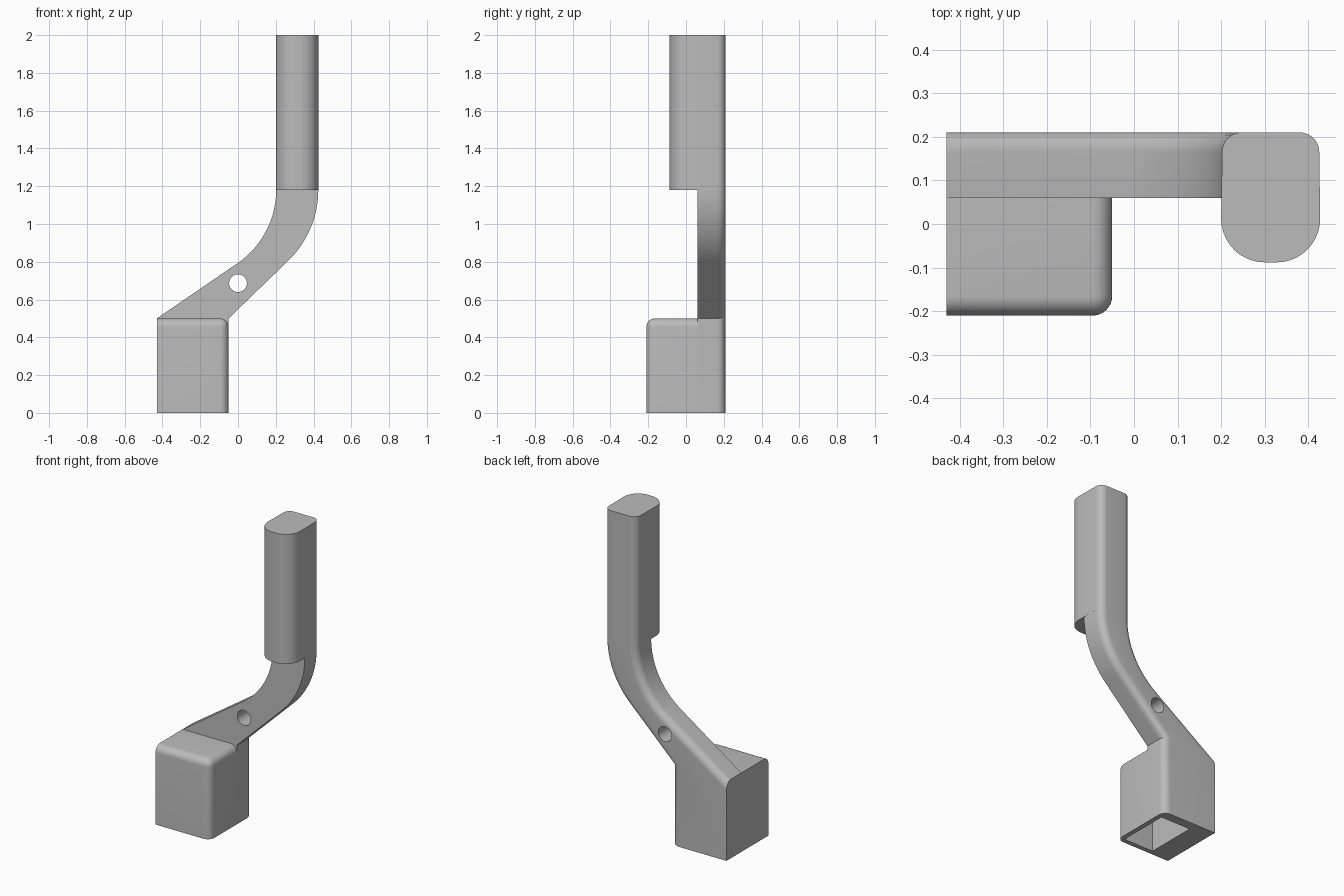
import bpy
import bmesh
from math import sin, cos, radians, pi
from mathutils import Vector

if "Cube" in bpy.data.objects:
    bpy.data.objects.remove(bpy.data.objects["Cube"], do_unlink=True)

ROUND = 0.045          # general edge rounding
LEFT, RIGHT = -0.43, -0.05
FRONT, SPLIT, BACK = -0.21, 0.06, 0.21
TOP, GRIP_Z = 0.5, 1.18

grey = bpy.data.materials.new("light grey")
grey.use_nodes = True
grey.diffuse_color = (0.5, 0.5, 0.5, 1)
grey.node_tree.nodes["Principled BSDF"].inputs["Base Color"].default_value = (0.5, 0.5, 0.5, 1)


def prism(name, points, direction, rounded=None, radius=ROUND):
    """Extrude a closed outline; round the edges whose two ends pass the rule."""
    bm = bmesh.new()
    face = bm.faces.new([bm.verts.new(p) for p in points])
    ext = bmesh.ops.extrude_face_region(bm, geom=[face])
    moved = [v for v in ext["geom"] if isinstance(v, bmesh.types.BMVert)]
    bmesh.ops.translate(bm, verts=moved, vec=Vector(direction))
    bmesh.ops.recalc_face_normals(bm, faces=bm.faces)
    if rounded:
        edges = [e for e in bm.edges if rounded(e.verts[0].co, e.verts[1].co)]
        bmesh.ops.bevel(bm, geom=edges, offset=radius, segments=8,
                        profile=0.5, affect='EDGES')
    mesh = bpy.data.meshes.new(name)
    bm.to_mesh(mesh)
    bm.free()
    mesh.materials.append(grey)
    obj = bpy.data.objects.new(name, mesh)
    bpy.context.collection.objects.link(obj)
    return obj


def activate(obj):
    bpy.ops.object.select_all(action='DESELECT')
    obj.select_set(True)
    bpy.context.view_layer.objects.active = obj


def cut(obj, cutter):
    mod = obj.modifiers.new("cut", 'BOOLEAN')
    mod.operation = 'DIFFERENCE'
    mod.solver = 'EXACT'
    mod.object = cutter
    activate(obj)
    bpy.ops.object.modifier_apply(modifier=mod.name)


def rect(x0, x1, y0, y1, z):
    return [(x0, y0, z), (x1, y0, z), (x1, y1, z), (x0, y1, z)]


def near(a, b):
    return abs(a - b) < 1e-4


def arc(cx, cz, r, start, end, steps=20):
    angles = [radians(start + (end - start) * i / steps) for i in range(steps + 1)]
    return [(cx + r * cos(a), cz + r * sin(a)) for a in angles]


# Arm: back slab of the socket flowing up into the curved neck
outline = [(LEFT, 0), (RIGHT, 0), (RIGHT, TOP)]
outline += arc(0.425 - 0.52, GRIP_Z, 0.52, -46, 0)
outline += arc(0.202 - 0.47, GRIP_Z, 0.47, 0, -55)
outline += [(LEFT, TOP)]


def arm_edges(a, b):
    on_back = near(a.y, BACK) and near(b.y, BACK)
    plain_end = any(near(p, v) and near(q, v) for p, q, v in
                    ((a.x, b.x, LEFT), (a.z, b.z, 0), (a.z, b.z, GRIP_Z)))
    return on_back and not plain_end


arm = prism("curved_arm", [(x, SPLIT, z) for x, z in outline],
            (0, BACK - SPLIT, 0), arm_edges)


# Socket: front block with rounded front and side edges
def socket_edges(a, b):
    front = near(a.y, FRONT) and near(b.y, FRONT)
    side = near(a.x, RIGHT) and near(b.x, RIGHT)
    top = near(a.z, TOP) and near(b.z, TOP)
    return front + side + top == 2


socket = prism("socket_block", rect(LEFT, RIGHT, FRONT, SPLIT, 0), (0, 0, TOP), socket_edges)

# Grip: upright bar, broadly rounded at the front
corners = [(0.3, 0.012, 0.1, 180), (0.327, 0.012, 0.1, 270),
           (0.38, BACK - ROUND, ROUND, 0), (0.247, BACK - ROUND, ROUND, 90)]
section = []
for cx, cy, r, start in corners:
    section += arc(cx, cy, r, start, start + 90, 10)
grip = prism("upright_grip", [(x, y, GRIP_Z) for x, y in section], (0, 0, 2 - GRIP_Z))

# Bolt hole through the neck, open pocket under the socket
circle = [(0.047 * cos(i * pi / 16), 0, 0.687 + 0.047 * sin(i * pi / 16)) for i in range(32)]
hole = prism("hole_cutter", circle, (0, 0.4, 0))
pocket = prism("pocket_cutter", rect(-0.29, -0.08, -0.18, 0.15, -0.1), (0, 0, 0.54))
cut(arm, hole)
cut(arm, pocket)
cut(socket, pocket)
for cutter in (hole, pocket):
    bpy.data.objects.remove(cutter, do_unlink=True)

for part in (arm, socket, grip):
    activate(part)
    bpy.ops.object.shade_smooth_by_angle(angle=radians(30))
